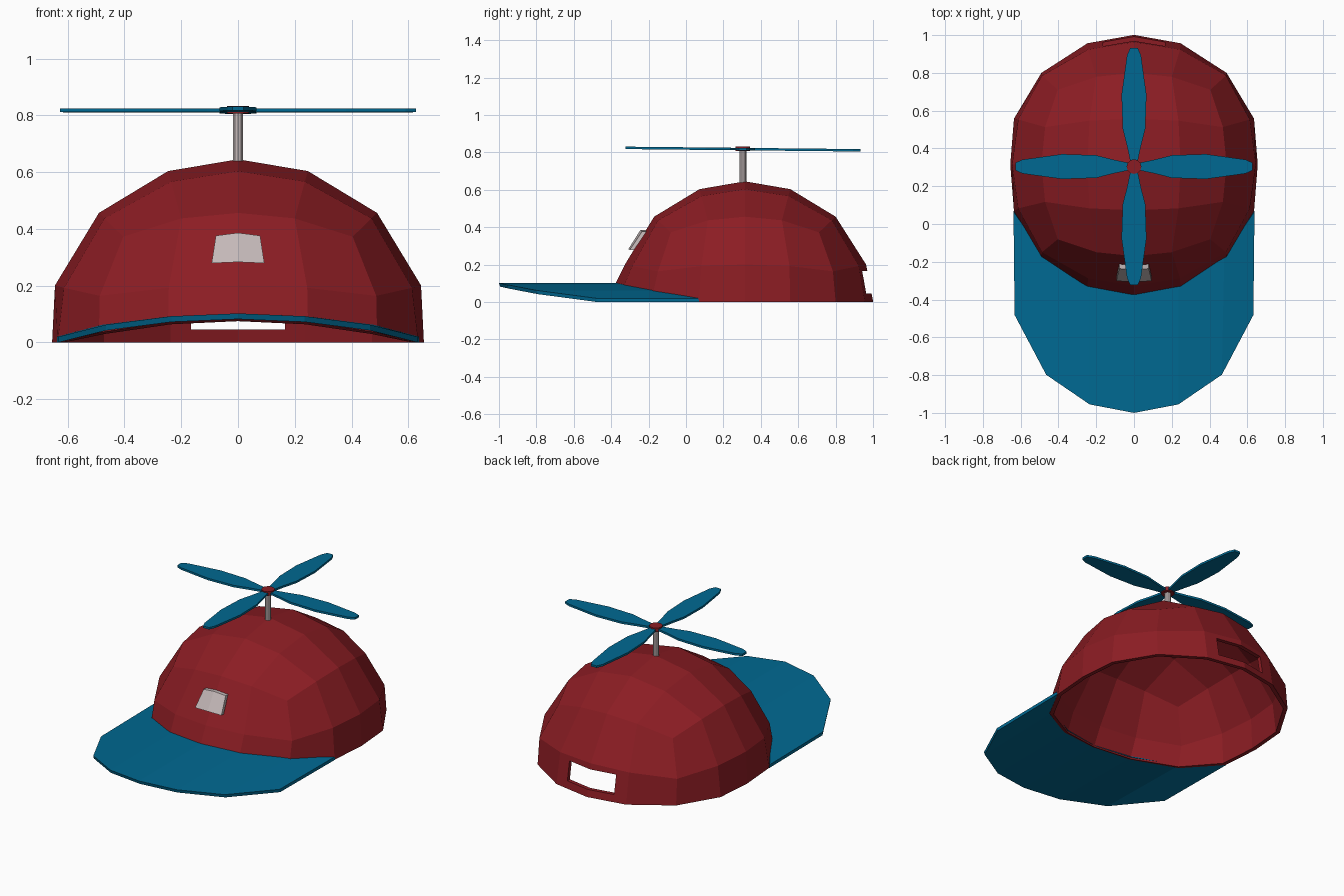
import bpy, bmesh, math
from mathutils import Matrix, Vector

if "Cube" in bpy.data.objects:
    bpy.data.objects.remove(bpy.data.objects["Cube"])

CY = 0.315  # centre of the crown in y


def material(name, rgb):
    m = bpy.data.materials.new(name)
    m.diffuse_color = (*rgb, 1)
    m.use_nodes = True
    m.node_tree.nodes["Principled BSDF"].inputs["Base Color"].default_value = m.diffuse_color
    return m


RED = material("red cloth", (0.26, 0.012, 0.017))
BLUE = material("blue plastic", (0.0, 0.14, 0.285))
PALE = material("pale metal", (0.55, 0.48, 0.48))


def finish(bm, name, mat=None):
    bmesh.ops.recalc_face_normals(bm, faces=bm.faces)
    me = bpy.data.meshes.new(name)
    bm.to_mesh(me)
    bm.free()
    ob = bpy.data.objects.new(name, me)
    bpy.context.collection.objects.link(ob)
    if mat:
        me.materials.append(mat)
    return ob


def slab(bm, rows, offset):
    """Closed slab from a grid of points, thickened by an offset vector."""
    n, m = len(rows), len(rows[0])
    top = [[bm.verts.new(p) for p in r] for r in rows]
    bot = [[bm.verts.new(Vector(p) + Vector(offset)) for p in r] for r in rows]
    for g in (top, bot):
        for i in range(n - 1):
            for j in range(m - 1):
                bm.faces.new((g[i][j], g[i][j + 1], g[i + 1][j + 1], g[i + 1][j]))
    ring = ([(0, j) for j in range(m)] + [(i, m - 1) for i in range(1, n)]
            + [(n - 1, j) for j in range(m - 2, -1, -1)] + [(i, 0) for i in range(n - 2, 0, -1)])
    for (a, b), (c, d) in zip(ring, ring[1:] + ring[:1]):
        bm.faces.new((top[a][b], top[c][d], bot[c][d], bot[a][b]))


def mirrored(half):
    """Mirror a list of columns, running from x = 0 outwards, across x."""
    return [[(-x, y, z) for x, y, z in col] for col in half[:0:-1]] + half


def ball(a, b, c):
    """Cube coordinate to rounded-cube coordinate."""
    return a * math.sqrt(max(0, 1 - b * b / 2 - c * c / 2 + b * b * c * c / 3))


# Crown: upper half of a rounded cube, front rim arched over the brim
bm = bmesh.new()
bmesh.ops.create_cube(bm, size=2)
bmesh.ops.subdivide_edges(bm, edges=bm.edges[:], cuts=3, use_grid_fill=True)
bmesh.ops.delete(bm, geom=[v for v in bm.verts if v.co.z < -0.1], context='VERTS')
for v in bm.verts:
    x, y, z = v.co
    u, w, h = ball(x, y, z), ball(y, x, z), ball(z, x, y)
    u += 0.28 * u * abs(u) * (1 - abs(u))
    px, py, pz = u * 0.655, CY + w * 0.686, h * 0.645
    if abs(z - 0.5) < 0.1:
        px, pz = px * 1.035, pz * 0.88
        if w > 0.3:
            py += 0.006
    if abs(z) < 0.1:
        if abs(abs(y) - 0.5) < 0.1 and abs(x) > 0.9:
            px *= 1.02
        if w < -0.1:
            pz = max(0, 0.085 * (1 - (px / 0.635) ** 2))
            py = CY + w * 0.698
    v.co = (px, py, pz)
crown = finish(bm, "crown", RED)
if sum(p.normal.z for p in crown.data.polygons) < 0:
    crown.data.flip_normals()
sol = crown.modifiers.new("thickness", 'SOLIDIFY')
sol.thickness, sol.offset = 0.025, -1

# Opening at the back of the crown
bm = bmesh.new()
bmesh.ops.create_cube(bm, size=1, matrix=Matrix.Translation((0, 0.95, 0.105)) @ Matrix.Diagonal((0.33, 0.3, 0.12, 1)))
cutter = finish(bm, "opening_cutter")
cutter.hide_render = True
cut = crown.modifiers.new("opening", 'BOOLEAN')
cut.operation, cut.object, cut.solver = 'DIFFERENCE', cutter, 'EXACT'
bpy.context.view_layer.objects.active = crown
for name in ("thickness", "opening"):
    bpy.ops.object.modifier_apply(modifier=name)
bpy.data.objects.remove(cutter)
for v in crown.data.vertices:  # keep the rim on the ground
    v.co.z = max(v.co.z, 0)

# Brim: inner and outer edge per column
half = [[(0, -0.362, 0.102), (0, -1.0, 0.102)],
        [(0.237, -0.315, 0.092), (0.235, -0.955, 0.092)],
        [(0.478, -0.165, 0.062), (0.465, -0.798, 0.062)],
        [(0.638, 0.065, 0.02), (0.632, -0.482, 0.02)]]
bm = bmesh.new()
slab(bm, mirrored(half), (0, 0.006, -0.02))
finish(bm, "brim", BLUE)

# Front badge
bm = bmesh.new()
slab(bm, mirrored([[(0, -0.308, 0.283), (0, -0.243, 0.386)],
                   [(0.093, -0.301, 0.279), (0.078, -0.236, 0.376)]]), (0, 0.024, 0))
finish(bm, "front_badge", PALE)


def cylinder(name, r, z0, z1, sides, mat=None):
    bm = bmesh.new()
    bmesh.ops.create_cone(bm, cap_ends=True, segments=sides, radius1=r, radius2=r, depth=z1 - z0,
                          matrix=Matrix.Translation((0, 0.304, (z0 + z1) / 2)))
    return finish(bm, name, mat)


# Propeller post and hub
cylinder("propeller_post", 0.019, 0.62, 0.812, 10, PALE)
cylinder("propeller_hub", 0.039, 0.806, 0.832, 12, RED)

# Four blades, slightly tilted as one
bm = bmesh.new()
profile = [(0.02, 0.018), (0.11, 0.037), (0.2, 0.06), (0.38, 0.066), (0.59, 0.037), (0.628, 0.02)]
place = Matrix.Translation((0, 0.304, 0.824)) @ Matrix.Rotation(math.radians(-0.6), 4, 'X')
for k in range(4):
    turn = place @ Matrix.Rotation(k * math.pi / 2, 4, 'Z')
    slab(bm, [[turn @ Vector((r, s * w, 0)) for s in (-1, 1)] for r, w in profile], (0, 0, -0.013))
finish(bm, "propeller_blades", BLUE)
